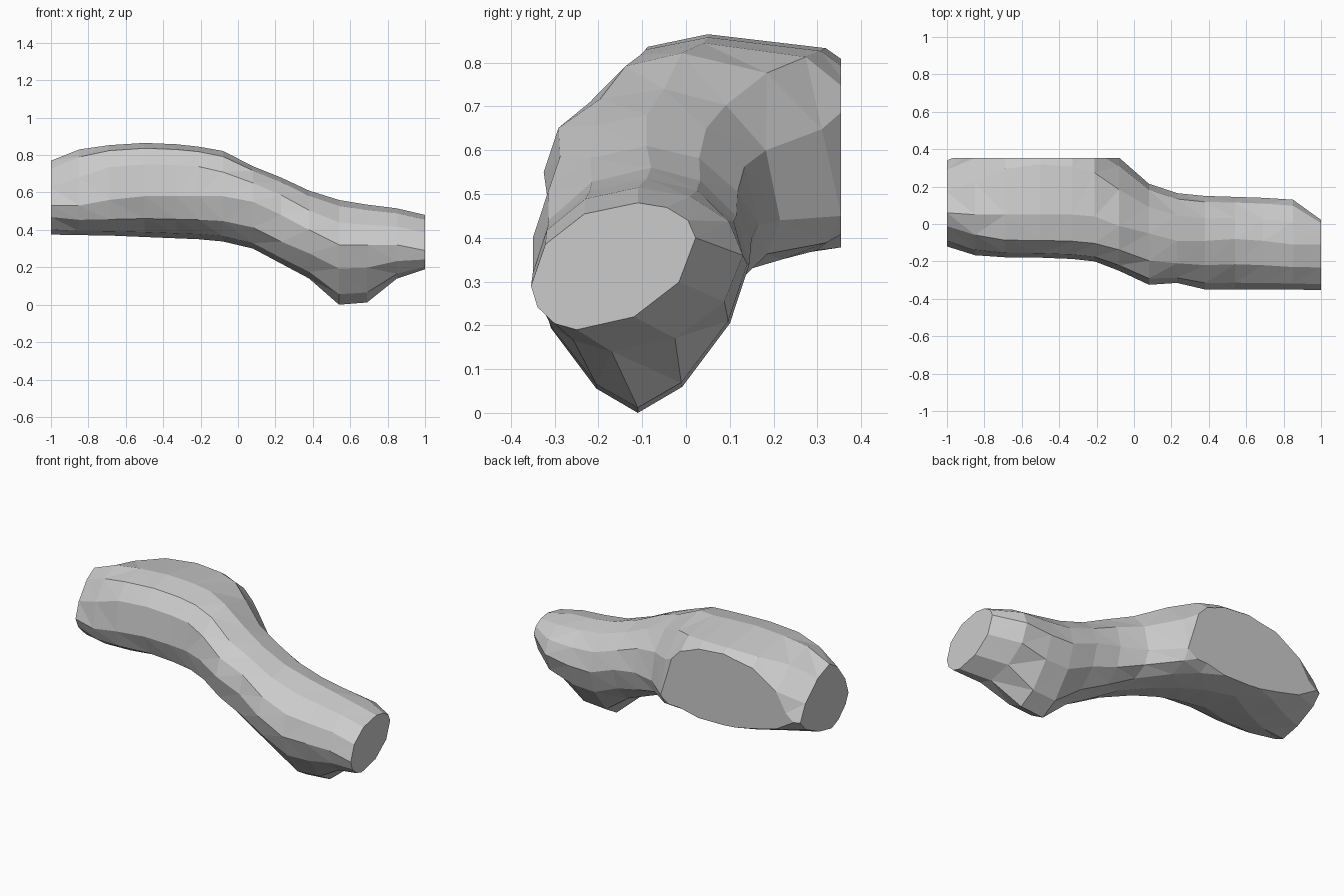
import bpy, bmesh
from math import sin, cos, pi
from mathutils import Vector

if "Cube" in bpy.data.objects:
    bpy.data.objects.remove(bpy.data.objects["Cube"])

# Cross-sections along x: front y, its z, back y, its z, top z, its y, bottom z, its y
S = [
    (-1.00, -.12, .53, .34, .52, .77, .06, .375, .04),
    (-0.85, -.167, .53, .40, .52, .83, .05, .372, .06),
    (-0.69, -.178, .56, .46, .53, .853, .05, .37, .13),
    (-0.50, -.18, .58, .50, .55, .865, .05, .362, .24),
    (-0.33, -.187, .58, .48, .55, .858, .05, .355, .20),
    (-0.21, -.20, .58, .43, .53, .845, .04, .35, .14),
    (-0.08, -.25, .58, .355, .45, .822, -.01, .338, .06),
    (0.08, -.325, .55, .215, .44, .74, -.05, .30, -.03),
    (0.23, -.315, .48, .165, .43, .68, -.09, .22, -.08),
    (0.38, -.35, .40, .15, .40, .61, -.09, .14, -.11),
    (0.54, -.35, .32, .145, .34, .56, -.08, .0, -.11),
    (0.69, -.35, .32, .14, .34, .535, -.09, .012, -.11),
    (0.85, -.35, .32, .13, .36, .515, -.11, .14, -.17),
    (1.00, -.354, .29, .022, .40, .48, -.11, .19, -.25),
]
SEG = 3


def quarter(x, a, b, p, from_side):
    """Rounded quarter outline from a to b (end point left out), exponent p."""
    (ay, az), (by, bz) = a, b
    pts = []
    for i in range(SEG):
        t = i / SEG * pi / 2
        c, s = cos(t) ** (2 / p), sin(t) ** (2 / p)
        if from_side:     # a is a side point, b a top or bottom point
            pts.append((x, by + (ay - by) * c, az + (bz - az) * s))
        else:             # a is a top or bottom point, b a side point
            pts.append((x, ay + (by - ay) * s, bz + (az - bz) * c))
    return pts


def ring(x, yf, zf, yb, zb, zt, yt, z0, y0):
    # Squareness of the lower and upper corners along the body
    low = 1.5 if .5 < x < .8 or x < -.9 else 1.9 if x > .3 or x < -.8 else 2.3
    high = 2.0 if x > .3 else 1.5 if x < -.9 else 2.0 if x < -.8 else 2.7 if x < -.1 else 2.2
    front, back, top, bottom = (yf, zf), (yb, zb), (yt, zt), (y0, z0)
    return (quarter(x, front, bottom, low, True) + quarter(x, bottom, back, low, False)
            + quarter(x, back, top, high, True) + quarter(x, top, front, high, False))


# Body: loft through the sections with flat ends
bm = bmesh.new()
rings = [[bm.verts.new(p) for p in ring(*s)] for s in S]
n = 4 * SEG
for r, q in zip(rings, rings[1:]):
    for i in range(n):
        j = (i + 1) % n
        bm.faces.new((r[i], r[j], q[j], q[i]))
bmesh.ops.triangulate(bm, faces=bm.faces[:])
bm.faces.new(rings[0])
bm.faces.new(rings[-1])

# Flat cut on the back of the wide half
bmesh.ops.bisect_plane(bm, geom=bm.verts[:] + bm.edges[:] + bm.faces[:],
                       plane_co=Vector((0, .354, 0)), plane_no=Vector((0, 1, 0)),
                       clear_outer=True)
bmesh.ops.holes_fill(bm, edges=[e for e in bm.edges if e.is_boundary], sides=0)
bmesh.ops.recalc_face_normals(bm, faces=bm.faces[:])

mesh = bpy.data.meshes.new("bent_body")
bm.to_mesh(mesh)
bm.free()
bpy.context.collection.objects.link(bpy.data.objects.new("bent_body", mesh))
